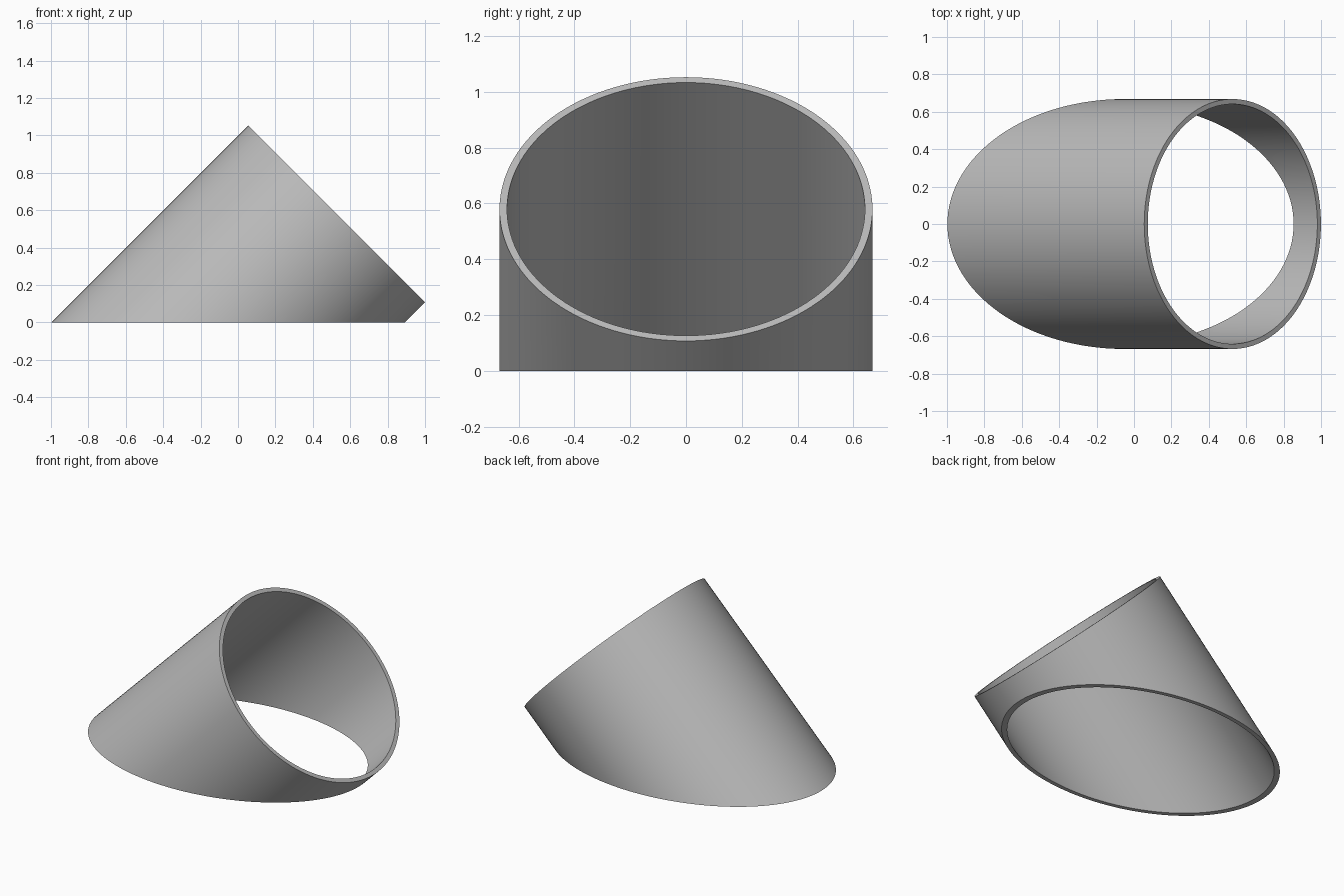
import bpy, bmesh, math
from mathutils import Vector

cube = bpy.data.objects.get("Cube")
if cube:
    bpy.data.objects.remove(cube, do_unlink=True)

OUTER, INNER, SEGMENTS = 0.668, 0.641, 128
MOUTH = Vector((0.527, 0, 0.58))               # centre of the square-cut end
AXIS = Vector((1, 0, 1)).normalized()
SIDE, UP = Vector((0, 1, 0)), Vector((-1, 0, 1)).normalized()

# Plain grey material
grey = bpy.data.materials.new("plain grey")
grey.use_nodes = True
colour = (0.5, 0.5, 0.5, 1)
grey.diffuse_color = colour
grey.node_tree.nodes["Principled BSDF"].inputs["Base Color"].default_value = colour


def wall_rings(bm, radius):
    """Ring at the square mouth, and its projection along the axis to the floor."""
    top, foot = [], []
    for i in range(SEGMENTS):
        a = math.tau * i / SEGMENTS
        p = MOUTH + radius * (math.cos(a) * SIDE + math.sin(a) * UP)
        top.append(bm.verts.new(p))
        foot.append(bm.verts.new(p - AXIS * (p.z / AXIS.z)))
    return top, foot


# Slanted tube: outer wall, mouth rim, inner wall, floor rim
bm = bmesh.new()
outer_top, outer_foot = wall_rings(bm, OUTER)
inner_top, inner_foot = wall_rings(bm, INNER)
loops = [outer_foot, outer_top, inner_top, inner_foot]
for k, lower in enumerate(loops):
    upper = loops[(k + 1) % len(loops)]
    for i in range(SEGMENTS):
        j = (i + 1) % SEGMENTS
        bm.faces.new((lower[i], lower[j], upper[j], upper[i]))
bmesh.ops.recalc_face_normals(bm, faces=bm.faces)

mesh = bpy.data.meshes.new("slanted_tube")
bm.to_mesh(mesh)
bm.free()
mesh.materials.append(grey)
tube = bpy.data.objects.new("slanted_tube", mesh)
bpy.context.collection.objects.link(tube)

# Smooth walls with crisp rims
bpy.ops.object.select_all(action='DESELECT')
tube.select_set(True)
bpy.context.view_layer.objects.active = tube
bpy.ops.object.shade_smooth_by_angle(angle=math.radians(30))
